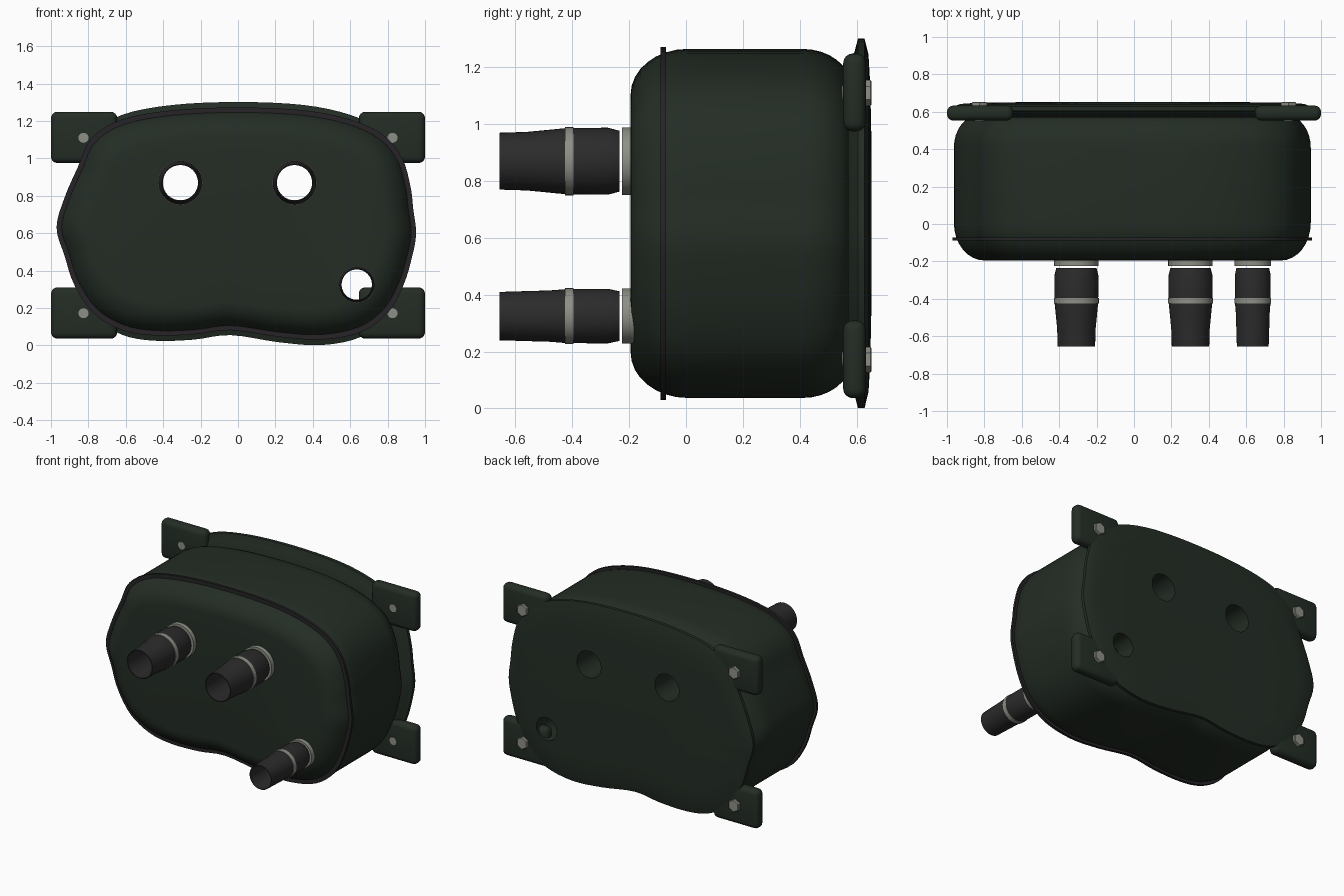
import bpy, bmesh, math
from mathutils import Vector

if "Cube" in bpy.data.objects:
    bpy.data.objects.remove(bpy.data.objects["Cube"])


def material(name, color):
    m = bpy.data.materials.new(name)
    m.use_nodes = True
    m.diffuse_color = (*color, 1)
    bsdf = next(n for n in m.node_tree.nodes if n.type == 'BSDF_PRINCIPLED')
    bsdf.inputs["Base Color"].default_value = (*color, 1)
    bsdf.inputs["Roughness"].default_value = 0.6
    return m


GREEN = material("dark green paint", (0.017, 0.026, 0.018))
RUBBER = material("black rubber", (0.024, 0.024, 0.024))
SEAM = material("seam black", (0.019, 0.017, 0.019))
METAL = material("grey metal", (0.27, 0.28, 0.24))


def smooth(obj, angle=38):
    bpy.ops.object.select_all(action='DESELECT')
    obj.select_set(True)
    bpy.context.view_layer.objects.active = obj
    bpy.ops.object.shade_smooth_by_angle(angle=math.radians(angle))


def loft(name, rings, mat, closed=False, angle=38):
    """Skin equal-length rings; cap the ends unless the section is closed."""
    bm = bmesh.new()
    rows = [[bm.verts.new(p) for p in ring] for ring in rings]
    n = len(rows[0])
    pairs = list(zip(rows, rows[1:]))
    if closed:
        pairs.append((rows[-1], rows[0]))
    else:
        bm.faces.new(rows[0])
        bm.faces.new(rows[-1])
    for a, b in pairs:
        for i in range(n):
            j = (i + 1) % n
            bm.faces.new((a[i], a[j], b[j], b[i]))
    bmesh.ops.recalc_face_normals(bm, faces=bm.faces)
    mesh = bpy.data.meshes.new(name)
    bm.to_mesh(mesh)
    bm.free()
    obj = bpy.data.objects.new(name, mesh)
    bpy.context.collection.objects.link(obj)
    mesh.materials.append(mat)
    smooth(obj, angle)
    return obj


def lathe(name, x, z, profile, mat, closed=False, sides=40):
    """Spin (y, radius) pairs about an axis parallel to y."""
    rings = [[(x + r * math.sin(math.tau * k / sides), y,
               z + r * math.cos(math.tau * k / sides)) for k in range(sides)]
             for y, r in profile]
    return loft(name, rings, mat, closed)


# Lopsided case outline, clockwise from the top
POINTS = [(0, 1.265), (0.35, 1.25), (0.6, 1.2), (0.77, 1.12), (0.87, 1.0),
          (0.915, 0.85), (0.93, 0.73), (0.945, 0.6), (0.925, 0.48),
          (0.88, 0.33), (0.8, 0.185), (0.66, 0.08), (0.45, 0.038),
          (0.22, 0.052), (-0.04, 0.088), (-0.24, 0.065), (-0.45, 0.06),
          (-0.62, 0.09), (-0.77, 0.18), (-0.87, 0.33), (-0.92, 0.48),
          (-0.963, 0.63), (-0.92, 0.79), (-0.85, 0.95), (-0.78, 1.1),
          (-0.62, 1.2), (-0.35, 1.25)]


def spline(points, steps=4):
    p = [Vector(q) for q in points]
    n, out = len(p), []
    for i in range(n):
        a, b, c, d = (p[(i + k) % n] for k in (-1, 0, 1, 2))
        for s in range(steps):
            t = s / steps
            out.append(0.5 * (2 * b + (c - a) * t + (2*a - 5*b + 4*c - d) * t**2
                              + (3*b - a - 3*c + d) * t**3))
    return out


OUTLINE = spline(POINTS)
MID = 0.65


def ring(y, inset_x, inset_z=None):
    iz = inset_x if inset_z is None else inset_z
    return [(p.x * (1 - inset_x / 0.95), y, MID + (p.y - MID) * (1 - iz / 0.61))
            for p in OUTLINE]


# Rounded body: quarter-ellipse edges front and rear
arc = [k * math.pi / 16 for k in range(9)]
front = [ring(0.005 - 0.2 * math.cos(a), 0.16 * (1 - math.sin(a))) for a in arc]
rear = [ring(0.41 + 0.17 * math.sin(a), 0.13 * (1 - math.cos(a))) for a in arc]
body = loft("body", front + rear, GREEN)

# Back plate, slightly taller than the body, with a shallow crown
back_plate = loft("back_plate", [
    ring(0.57, 0.06, 0.05), ring(0.593, 0.03, 0.01), ring(0.605, 0, -0.036),
    ring(0.628, 0, -0.036), ring(0.642, 0.035, 0.02), ring(0.648, 0.12, 0.12),
    ring(0.652, 0.4, 0.3)], GREEN)

# Seam band around the front of the body
loft("seam_band", [ring(-0.089, 0.04), ring(-0.089, -0.007),
                   ring(-0.071, -0.007), ring(-0.071, 0.04)], SEAM, closed=True)

# Ports: name, x, z, outer radius, bore radius
PORTS = [("right_port", -0.308, 0.87, 0.119, 0.094),
         ("left_port", 0.302, 0.87, 0.119, 0.094),
         ("lower_port", 0.635, 0.325, 0.097, 0.081)]

for name, x, z, r, bore in PORTS:
    # Bore straight through the body and plate
    cutter = lathe(name + "_cutter", x, z, [(-1, bore), (1, bore)], GREEN)
    for target in (body, back_plate):
        mod = target.modifiers.new("bore", 'BOOLEAN')
        mod.operation = 'DIFFERENCE'
        mod.solver = 'EXACT'
        mod.object = cutter
        bpy.context.view_layer.objects.active = target
        bpy.ops.object.modifier_apply(modifier=mod.name)
    bpy.data.objects.remove(cutter)

    # Metal flange against the body
    lathe(name + "_flange", x, z, [(-0.17, bore), (-0.17, r), (-0.225, r),
                                   (-0.225, bore)], METAL, closed=True)
    # Tapered rubber sleeve
    tip = max(r * 0.84, bore + 0.004)
    lathe(name + "_sleeve", x, z, [
        (-0.234, bore), (-0.234, r * 0.9), (-0.275, r * 0.99), (-0.42, r * 0.98),
        (-0.48, r * 0.93), (-0.56, tip + 0.003), (-0.656, tip),
        (-0.656, bore)], RUBBER, closed=True)
    # Metal clamp ring
    lathe(name + "_clamp", x, z, [(-0.395, r * 0.9), (-0.395, r + 0.001),
                                  (-0.425, r + 0.001), (-0.425, r * 0.9)],
          METAL, closed=True)

for part in (body, back_plate):
    smooth(part)

# Corner brackets with bolts
for side, sx in (("left", 1), ("right", -1)):
    for level, z, bolt_z in (("upper", 1.112, 1.11), ("lower", 0.173, 0.172)):
        label = f"{level}_{side}"
        bpy.ops.mesh.primitive_cube_add(size=1, location=(sx * 0.823, 0.593, z))
        bracket = bpy.context.object
        bracket.name = label + "_bracket"
        bracket.scale = (0.354, 0.08, 0.274)
        bpy.ops.object.transform_apply(location=False, rotation=False, scale=True)
        bracket.data.materials.append(GREEN)
        bevel = bracket.modifiers.new("round", 'BEVEL')
        bevel.width = 0.034
        bevel.segments = 4
        bpy.ops.object.modifier_apply(modifier=bevel.name)
        smooth(bracket)
        lathe(label + "_bolt_shank", sx * 0.826, bolt_z,
              [(0.549, 0.027), (0.64, 0.027)], METAL, sides=20)
        lathe(label + "_bolt_head", sx * 0.826, bolt_z,
              [(0.628, 0.045), (0.649, 0.045), (0.653, 0.04)], METAL, sides=6)
